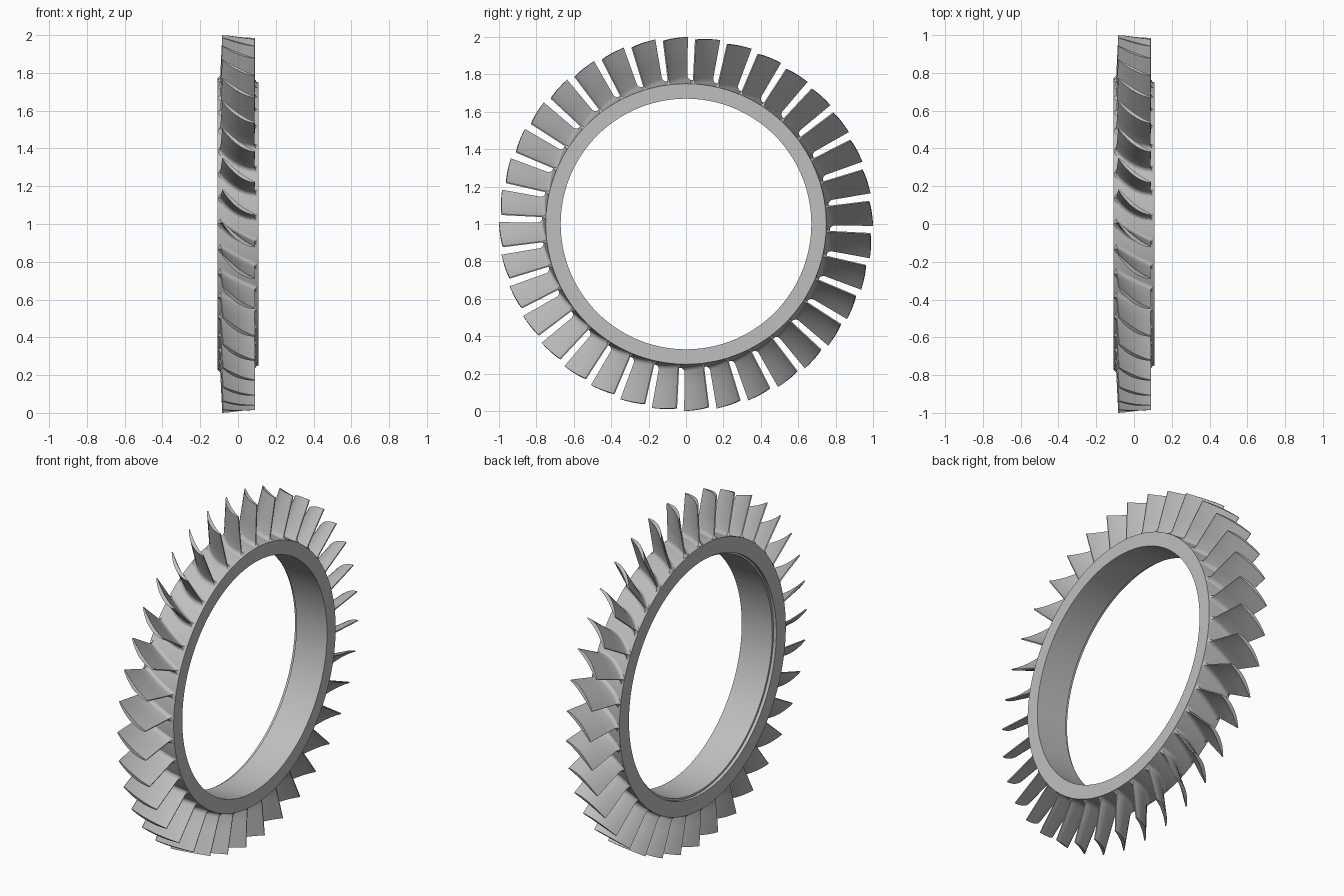
import bpy
import bmesh
import math
from mathutils import Vector

if "Cube" in bpy.data.objects:
    bpy.data.objects.remove(bpy.data.objects["Cube"], do_unlink=True)

BLADES = 36
SEGMENTS = 144
HALF_WIDTH = 0.108
SAMPLES = 12

metal = bpy.data.materials.new("grey metal")
metal.use_nodes = True
colour = (0.52, 0.52, 0.52, 1)
metal.diffuse_color = colour
metal.node_tree.nodes["Principled BSDF"].inputs["Base Color"].default_value = colour


def on_wheel(x, radius, angle):
    """Point around the x axis, angle measured from the top towards +y."""
    return Vector((x, radius * math.sin(angle), 1 + radius * math.cos(angle)))


def finish(name, bm, sharp):
    bmesh.ops.recalc_face_normals(bm, faces=bm.faces)
    mesh = bpy.data.meshes.new(name)
    bm.to_mesh(mesh)
    bm.free()
    mesh.materials.append(metal)
    obj = bpy.data.objects.new(name, mesh)
    bpy.context.collection.objects.link(obj)
    bpy.ops.object.select_all(action="DESELECT")
    obj.select_set(True)
    bpy.context.view_layer.objects.active = obj
    bpy.ops.object.shade_smooth_by_angle(angle=math.radians(sharp))
    return obj


def bridge(bm, loops, closed):
    """Join successive closed loops of vertices with quads."""
    pairs = list(zip(loops, loops[1:]))
    if closed:
        pairs.append((loops[-1], loops[0]))
    for a, b in pairs:
        for i in range(len(a)):
            j = (i + 1) % len(a)
            bm.faces.new((a[i], a[j], b[j], b[i]))


def rim_radius(x):
    """Slightly conical outer surface of the ring."""
    return 0.76 - 0.01 * x / HALF_WIDTH


# Ring: revolved profile with a small counterbore on one side
w = HALF_WIDTH
profile = [(-w, 0.682), (-w, rim_radius(-w)), (w, rim_radius(w)),
           (w, 0.67), (-0.09, 0.67), (-0.09, 0.682)]
bm = bmesh.new()
loops = [[bm.verts.new(on_wheel(x, r, math.tau * k / SEGMENTS)) for x, r in profile]
         for k in range(SEGMENTS)]
bridge(bm, loops, closed=True)
finish("hub_ring", bm, 30)


# Blades: cambered sections lofted from a flared root to a sloping tip
def section(height, flare):
    """Closed outline as (x, radius, angle); height runs 0 at root to 1 at tip."""
    front = -0.093 + 0.012 * height
    back = 0.088
    radius = 0.76 + 0.23 * height
    half_span = math.radians(3.75) * radius

    def camber(t):
        bent = t + 0.65 * t * (1 - t)
        return Vector((front + (back - front) * t, half_span * (1 - 2 * bent)))

    sides = ([], [])
    for i in range(SAMPLES + 1):
        t = i / SAMPLES
        tangent = (camber(t + 0.01) - camber(t - 0.01)).normalized()
        normal = Vector((-tangent.y, tangent.x))
        thick = 0.003 + (0.036 - 0.008 * height) * t * (1 - t) + flare
        end = -flare if i == 0 else flare if i == SAMPLES else 0
        for side, sign in zip(sides, (1, -1)):
            side.append(camber(t) + tangent * end + normal * thick * sign)
    outline = []
    for p in sides[0] + sides[1][::-1]:
        x = max(-w, min(w, p.x))
        root = rim_radius(x) - 0.002
        tip = 0.993 - 0.085 * x
        outline.append((x, root + (tip - root) * height, p.y / radius))
    return outline


stations = [(0, 0.02), (0.015, 0.012), (0.035, 0.006), (0.065, 0.002), (0.1, 0),
            (0.4, 0), (0.7, 0), (1, 0)]
sections = [section(h, f) for h, f in stations]
bm = bmesh.new()
for k in range(BLADES):
    centre = math.tau * k / BLADES - math.radians(3.3)
    loops = [[bm.verts.new(on_wheel(x, r, centre + a)) for x, r, a in s] for s in sections]
    bridge(bm, loops, closed=False)
    # Tip cap as a strip of quads between the two sides
    tip = loops[-1]
    for i in range(SAMPLES):
        bm.faces.new((tip[i], tip[i + 1], tip[-i - 2], tip[-i - 1]))
finish("blades", bm, 40)
